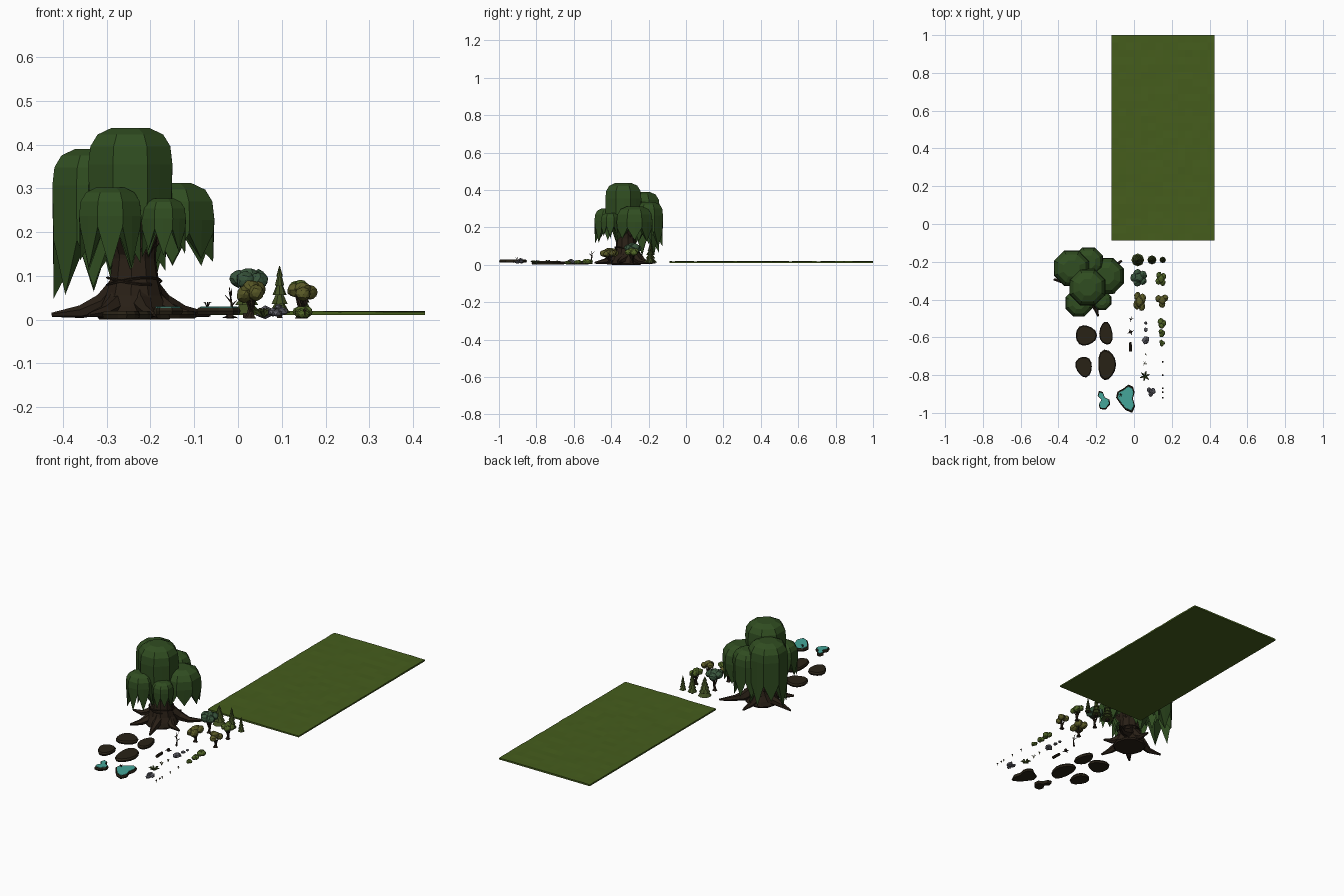
import bpy, bmesh, math, random
from mathutils import Vector

if "Cube" in bpy.data.objects:
    bpy.data.objects.remove(bpy.data.objects["Cube"])
random.seed(4)
PI2 = 2 * math.pi
COL = dict(grass=(.06, .11, .012), willow=(.03, .075, .015), bark=(.022, .014, .008),
           soil=(.022, .016, .008), water=(.06, .38, .32), pine=(.05, .075, .015),
           teal=(.04, .09, .045), olive=(.1, .1, .02), leaf=(.08, .13, .02), stone=(.11, .11, .13))
MATS = {}
for k, c in COL.items():
    MATS[k] = bpy.data.materials.new(k)
    MATS[k].diffuse_color = (*c, 1)


def finish(name, bm, col):
    bmesh.ops.recalc_face_normals(bm, faces=bm.faces)
    me = bpy.data.meshes.new(name)
    bm.to_mesh(me)
    bm.free()
    me.materials.append(MATS[col])
    ob = bpy.data.objects.new(name, me)
    bpy.context.collection.objects.link(ob)
    return ob


def loft(name, rings, col):
    """Skin a list of equal-length rings and cap both ends."""
    bm = bmesh.new()
    vs = [[bm.verts.new(p) for p in r] for r in rings]
    n = len(rings[0])
    for a, b in zip(vs, vs[1:]):
        for i in range(n):
            bm.faces.new((a[i], a[(i + 1) % n], b[(i + 1) % n], b[i]))
    bm.faces.new(vs[0])
    bm.faces.new(vs[-1])
    return finish(name, bm, col)


def circle(x, y, z, r, n=8, rot=0.0):
    return [(x + r * math.cos(PI2 * i / n + rot), y + r * math.sin(PI2 * i / n + rot), z) for i in range(n)]


def tube(name, pts, radii, col, n=6):
    pts = [Vector(p) for p in pts]
    rings = []
    for i, p in enumerate(pts):
        d = (pts[min(i + 1, len(pts) - 1)] - pts[max(i - 1, 0)]).normalized()
        u = d.cross(Vector((.13, .31, 1) if abs(d.z) < .9 else (1, 0, 0))).normalized()
        v = d.cross(u)
        rings.append([p + radii[i] * (u * math.cos(PI2 * k / n) + v * math.sin(PI2 * k / n)) for k in range(n)])
    return loft(name, rings, col)


def blob(name, x, y, z, rx, ry, rz, col, sub=2, jit=.12):
    bm = bmesh.new()
    bmesh.ops.create_icosphere(bm, subdivisions=sub, radius=1)
    for v in bm.verts:
        v.co *= 1 + random.uniform(-jit, jit * .5)
        v.co = Vector((x + v.co.x * rx, y + v.co.y * ry, z + v.co.z * rz))
    return finish(name, bm, col)


def slab(name, outline, z0, z1, col, inset=.9):
    n = len(outline)
    cx, cy = sum(p[0] for p in outline) / n, sum(p[1] for p in outline) / n

    def ring(s, z):
        return [(cx + (p[0] - cx) * s, cy + (p[1] - cy) * s, z) for p in outline]
    return loft(name, [ring(.94, z0), ring(1, z0 + (z1 - z0) * .5), ring(inset, z1)], col)


# Grass field with a slightly uneven top
bm = bmesh.new()
bmesh.ops.create_grid(bm, x_segments=14, y_segments=28, size=1)
for v in bm.verts:
    v.co = Vector((.1535 + v.co.x * .2735, .456 + v.co.y * .544, .0185 + random.uniform(-.0012, .0012)))
low = bmesh.ops.extrude_face_region(bm, geom=bm.faces[:])
for v in [g for g in low['geom'] if isinstance(g, bmesh.types.BMVert)]:
    v.co.z = .010
finish("grass_field", bm, 'grass')

# Willow trunk, roots, branches and vine
TX, TY = -.237, -.32
loft("willow_trunk", [circle(TX, TY, z, r, 10, .2) for z, r in
     ((.006, .085), (.03, .078), (.055, .066), (.09, .057), (.14, .05), (.2, .055), (.3, .03))], 'bark')
for x, y in ((-.425, -.29), (-.065, -.19), (-.19, -.485), (-.34, -.44), (-.23, -.16), (-.1, -.36)):
    dx, dy = x - TX, y - TY
    tube("willow_root", [(TX + dx * t, TY + dy * t + .012 * math.sin(6 * t), z) for t, z in
         ((.1, .08), (.38, .035), (.65, .018), (1, .011))], (.035, .025, .015, .005), 'bark')
vine = [(TX + .062 * math.cos(a), TY + .062 * math.sin(a), .088 + .008 * math.sin(a * 1.5))
        for a in [PI2 * i / 14 for i in range(27)]]
tube("trunk_vine", vine, [.003] * len(vine), 'bark', 4)


# Willow foliage: domes with hanging pointed strands
def willow_clump(x, y, r, top, skirt, tip):
    n = 16
    h = min(r * .6, .06)
    rings = []
    for s, z in ((.45, top), (.78, top - h * .25), (.95, top - h * .7), (1, top - h * 1.4)):
        oct8 = [Vector(p) for p in circle(x, y, z, r * s, 8, .39)]
        rings.append([p for i in range(8) for p in (oct8[i], (oct8[i] + oct8[(i + 1) % 8]) / 2)])
    mid, end = [], []
    for i, p in enumerate(rings[-1]):
        mid.append(Vector((p.x, p.y, skirt)))
        z = skirt + .012 if i % 2 == 0 else skirt - (skirt - tip) * random.uniform(.55, 1)
        end.append(Vector((x + (p.x - x) * .97, y + (p.y - y) * .97, z)))
    bm = bmesh.new()
    vs = [[bm.verts.new(p) for p in q] for q in rings]
    for q in range(3):
        for i in range(n):
            j = (i + 1) % n
            bm.faces.new((vs[q][i], vs[q][j], vs[q + 1][j], vs[q + 1][i]))
    e = [bm.verts.new(p) for p in end]
    for i in range(n):
        j = (i + 1) % n
        bm.faces.new((vs[3][i], vs[3][j], e[j], e[i]))
    bm.faces.new(vs[0])
    # recessed underside
    c = bm.verts.new((x, y, skirt + .05))
    for i in range(n):
        bm.faces.new((e[i], e[(i + 1) % n], c))
    finish("willow_foliage", bm, 'willow')
    tube("willow_branch", [(TX, TY, .13), ((x + TX) / 2, (y + TY) / 2, .19), (x, y, skirt + .06)],
         (.032, .022, .012), 'bark')


for c in ((-.246, -.335, .104, .438, .235, .16), (-.33, -.235, .102, .39, .17, .047),
          (-.15, -.275, .104, .312, .185, .11), (-.24, -.2, .083, .335, .17, .09),
          (-.292, -.418, .077, .302, .2, .105), (-.17, -.405, .055, .277, .195, .14)):
    willow_clump(*c)

# Soil patches
for x, y, rx, ry, ph in ((-.255, -.59, .056, .06, 0), (-.148, -.58, .036, .066, 1),
                         (-.265, -.755, .047, .056, 2), (-.145, -.745, .053, .08, 3)):
    pts = []
    for i in range(14):
        a = PI2 * i / 14
        k = .95 + .06 * math.cos(2 * a + ph) + .06 * math.cos(3 * a + ph * 2)
        pts.append((x + rx * k * math.cos(a), y + ry * k * math.sin(a)))
    slab("soil_patch", pts, .003, .02, 'soil')

# Ponds: dark bank with a water surface
PONDS = (((-.005, -.862), (-.03, -.85), (-.058, -.872), (-.088, -.888), (-.095, -.92), (-.07, -.955),
          (-.045, -.985), (-.01, -1), (.006, -.965), (-.006, -.925), (.003, -.89)),
         ((-.185, -.883), (-.165, -.89), (-.155, -.918), (-.13, -.93), (-.126, -.955), (-.15, -.982),
          (-.18, -.98), (-.187, -.955), (-.172, -.93), (-.193, -.908)))
for o in PONDS:
    slab("pond_bank", o, .012, .028, 'soil', .92)
    n = len(o)
    cx, cy = sum(p[0] for p in o) / n, sum(p[1] for p in o) / n
    slab("pond_water", [(cx + (p[0] - cx) * .86, cy + (p[1] - cy) * .86) for p in o], .026, .0295, 'water', .98)


def tuft(name, x, y, z, r, h, n, col, w=.0015):
    for i in range(n):
        a = PI2 * i / n + .3
        dx, dy = r * math.cos(a), r * math.sin(a)
        tube(name, [(x, y, z), (x + dx * .6, y + dy * .6, z + h), (x + dx, y + dy, z + h * .9)],
             (w, w * 1.3, w * .2), col, 4)


tuft("pond_reeds", -.07, -.905, .027, .012, .013, 5, 'bark', .0008)

# Conifers
for x, r, h in ((.02, .034, .116), (.095, .024, .123), (.152, .017, .085)):
    tube("conifer_trunk", [(x, -.19, .004), (x, -.19, h * .4)], (r * .3, r * .2), 'bark')
    for k in range(5):
        z, s = h * (.12 + .17 * k), r * (1 - .17 * k)
        loft("conifer_tier", [circle(x, -.19, z, s, 8, k * .4),
             circle(x, -.19, min(z + h * .26, h), s * .22 if k < 4 else .0008, 8, k * .4)], 'pine')


# Broadleaf trees: bent trunk, spreading branches and crown lumps
def tree(x, y, rx, ry, zlo, zhi, col, lumps):
    zc = (zlo + zhi) / 2
    tube("tree_trunk", [(x, y, .003), (x, y, .012), (x + .004, y, zlo * .6), (x, y, zc)],
         (.013, .007, .005, .004), 'bark')
    for i in range(lumps):
        a = PI2 * i / lumps + .6
        px, py = x + rx * .55 * math.cos(a), y + ry * .55 * math.sin(a)
        pz = zc + random.uniform(-.12, .12) * (zhi - zlo)
        tube("tree_branch", [(x, y, zlo * .5), (px, py, pz)], (.004, .002), 'bark', 5)
        blob("tree_crown", px, py, pz, rx * .5, ry * .5, (zhi - zlo) * .36, col)
    blob("tree_crown_top", x, y, zc + (zhi - zlo) * .16, rx * .6, ry * .6, (zhi - zlo) * .36, col)


tree(.026, -.285, .045, .046, .06, .118, 'teal', 5)
tree(.142, -.29, .03, .04, .045, .09, 'leaf', 4)
tree(.03, -.41, .036, .054, .036, .09, 'olive', 4)
tree(.148, -.405, .036, .038, .04, .085, 'olive', 3)

# Bushes
for y, r in ((-.525, .022), (-.577, .017), (-.63, .014)):
    for dx, dy in ((-.3, .3), (.35, 0), (-.1, -.4)):
        blob("bush", .148 + dx * r, y + dy * r * 1.4, .003 + r * .65, r * .75, r * .8, r * .65, 'leaf')

# Dead tree, stump and fallen log
tube("dead_tree", [(-.018, -.505, .004), (-.014, -.505, .03), (-.02, -.503, .075)], (.005, .003, .0008), 'bark')
for a, z in ((.4, .03), (2.6, .04), (4.4, .048), (1.5, .055)):
    tube("dead_branch", [(-.016, -.505, z), (-.016 + .016 * math.cos(a), -.505 + .016 * math.sin(a), z + .016)],
         (.002, .0005), 'bark', 4)
tube("stump", [(-.018, -.572, .003), (-.018, -.572, .016)], (.009, .006), 'bark', 7)
for i in range(4):
    a = i * PI2 / 4 + .4
    tube("stump_root", [(-.018, -.572, .008), (-.018 + .018 * math.cos(a), -.572 + .018 * math.sin(a), .004)],
         (.004, .001), 'bark', 4)
tube("fallen_log", [(-.018, -.674, .011), (-.02, -.626, .011)], (.008, .0075), 'bark', 8)

# Stones, single and piled
for x, y, z, r in ((.062, -.525, .01, .009), (.062, -.56, .013, .012), (.062, -.615, .017, .022),
                   (.08, -.88, .017, .015), (.1, -.885, .019, .017), (.09, -.9, .015, .014), (.092, -.885, .029, .011)):
    blob("stone", x, y, z, r, r * 1.2, r * .7, 'stone', 1, .2)

# Grass tufts, star-leaved plant and tiny sprouts
tuft("grass_tuft", .062, -.69, .008, .008, .014, 5, 'olive', .0008)
tuft("grass_tuft", .058, -.74, .008, .014, .018, 7, 'olive', .0008)
tuft("star_plant", .058, -.805, .008, .028, .012, 6, 'pine', .004)
for y in (-.73, -.8, -.87, -.89, -.92):
    tube("sprout_stem", [(.152, y, .01), (.152, y, .02)], (.0012, .001), 'olive', 5)
    loft("sprout_cap", [circle(.152, y, .019, .005, 7), circle(.152, y, .025, .0012, 7)], 'bark')

# Ground-level pad under the willow reaching z = 0
loft("willow_base", [circle(TX, TY, 0, .08, 10), circle(TX, TY, .008, .086, 10)], 'bark')

for m in bpy.data.materials:
    if m.users and not m.is_grease_pencil:
        m.use_nodes = True
        m.node_tree.nodes["Principled BSDF"].inputs["Base Color"].default_value = m.diffuse_color
